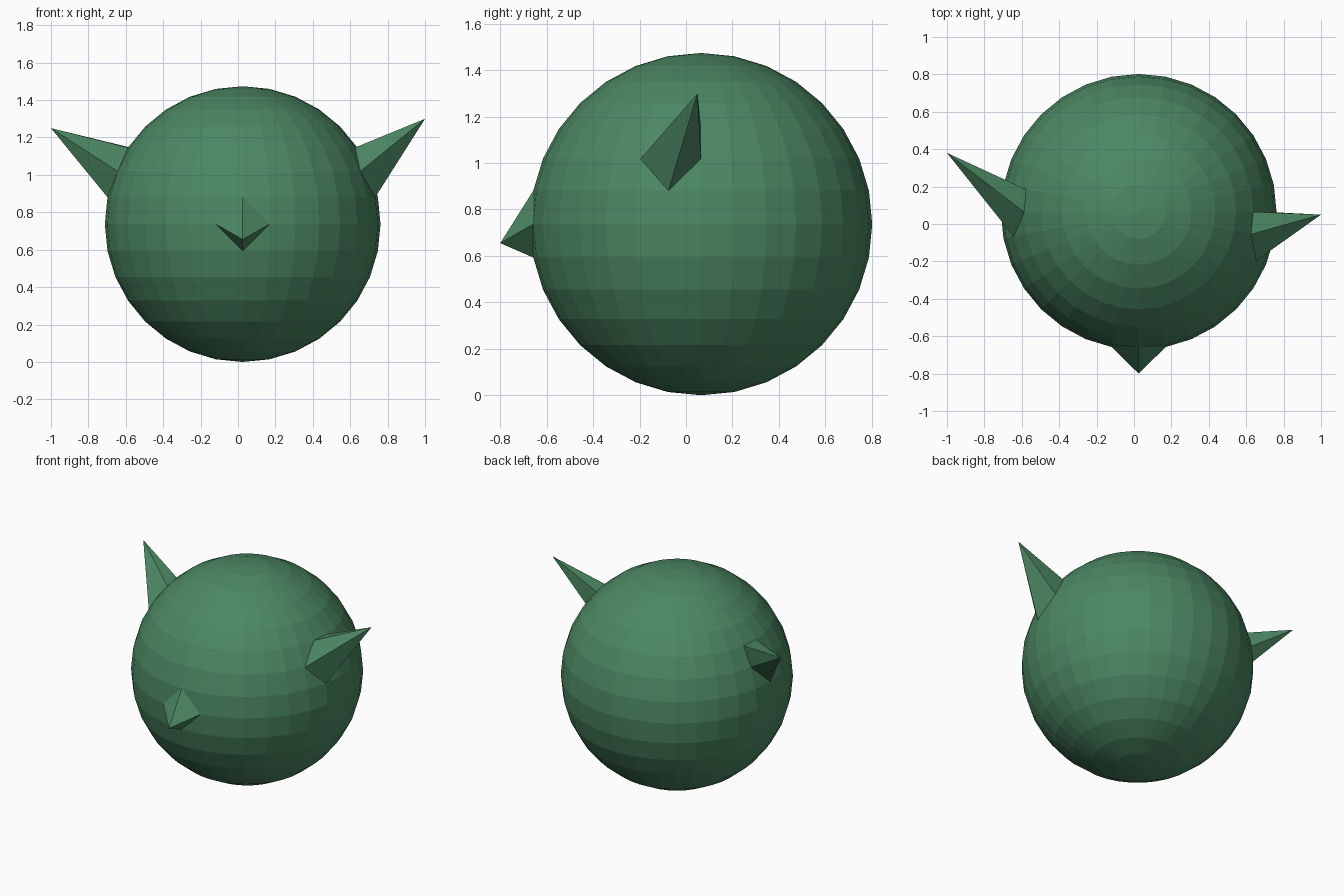
import bpy, bmesh, math
from mathutils import Vector

if "Cube" in bpy.data.objects:
    bpy.data.objects.remove(bpy.data.objects["Cube"])

R = 0.737
CENTRE = Vector((0.025, 0.065, R))

green = bpy.data.materials.new("leaf green")
green.diffuse_color = (0.072, 0.245, 0.124, 1)
green.use_nodes = True
green.node_tree.nodes["Principled BSDF"].inputs["Base Color"].default_value = green.diffuse_color

bm = bmesh.new()
bmesh.ops.create_uvsphere(bm, u_segments=32, v_segments=16, radius=R)
bmesh.ops.translate(bm, verts=bm.verts, vec=CENTRE)


def pull_spike(azimuth, latitude, tip, ear):
    """Pull one sphere vertex out to a tip, splitting its quads into flat facets."""
    a, l = math.radians(azimuth), math.radians(latitude)
    spot = CENTRE + R * Vector((math.cos(l) * math.cos(a), math.cos(l) * math.sin(a), math.sin(l)))
    v = min(bm.verts, key=lambda p: (p.co - spot).length)
    for f in list(v.link_faces):
        near = [e.other_vert(v) for e in v.link_edges if e in f.edges[:]]
        far = next(p for p in f.verts if p != v and p not in near)
        # the upper back facet of an ear reaches to the far corner
        if ear and far.co.z > v.co.z and far.co.y > v.co.y:
            bmesh.utils.face_split(f, v, far)
        else:
            bmesh.utils.face_split(f, near[0], near[1])
    v.co = tip


# nose and two ears
pull_spike(-90, 0, (0.025, -0.80, 0.655), False)
pull_spike(-11.25, 22.5, (1.0, 0.05, 1.30), True)
pull_spike(180, 22.5, (-1.0, 0.38, 1.25), True)

# round head with its spikes, flat faces
mesh = bpy.data.meshes.new("head")
bm.normal_update()
bm.to_mesh(mesh)
bm.free()
mesh.materials.append(green)
head = bpy.data.objects.new("head", mesh)
bpy.context.collection.objects.link(head)
